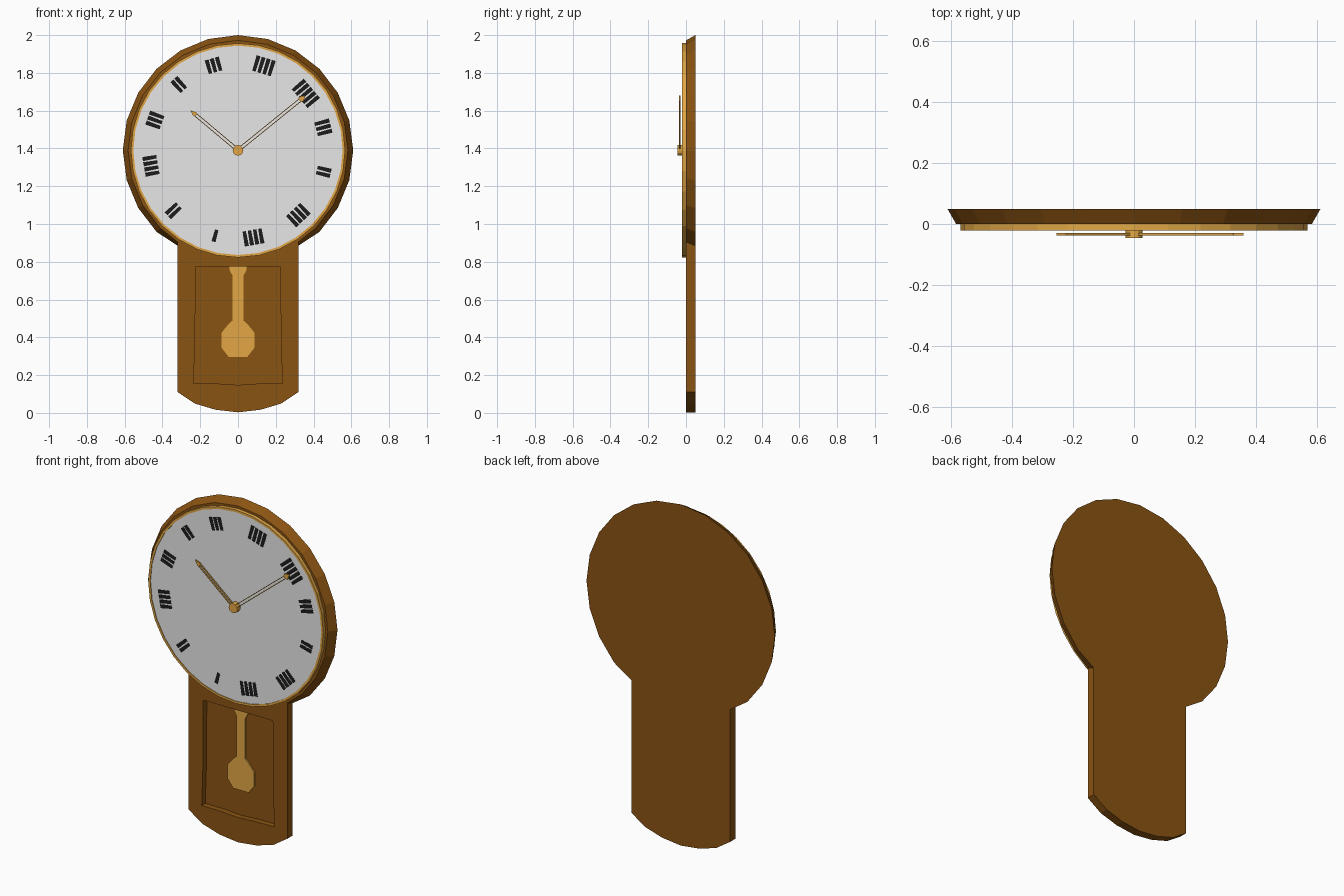
import bpy, bmesh, math

if "Cube" in bpy.data.objects:
    bpy.data.objects.remove(bpy.data.objects["Cube"])

CZ = 1.39          # height of the dial centre


def material(name, rgb):
    m = bpy.data.materials.new(name)
    m.diffuse_color = (*rgb, 1)
    m.use_nodes = True
    m.node_tree.nodes["Principled BSDF"].inputs["Base Color"].default_value = m.diffuse_color
    return m


WOOD = material("brown wood", (0.254, 0.087, 0.006))
GOLD = material("gold", (0.76, 0.39, 0.06))
WHITE = material("dial white", (0.8, 0.8, 0.8))
BLACK = material("black", (0.012, 0.012, 0.012))


def finish(name, bm, mat):
    bmesh.ops.recalc_face_normals(bm, faces=bm.faces)
    me = bpy.data.meshes.new(name)
    bm.to_mesh(me)
    bm.free()
    ob = bpy.data.objects.new(name, me)
    me.materials.append(mat)
    bpy.context.collection.objects.link(ob)
    return ob


def add_prism(bm, front, y0, y1, back=None):
    """Closed prism between an x-z outline at y0 and one at y1."""
    a = [bm.verts.new((x, y0, z)) for x, z in front]
    b = [bm.verts.new((x, y1, z)) for x, z in (back or front)]
    bm.faces.new(a)
    bm.faces.new(b[::-1])
    n = len(a)
    for i in range(n):
        j = (i + 1) % n
        bm.faces.new((a[j], a[i], b[i], b[j]))


def plate(name, front, y0, y1, mat, back=None):
    bm = bmesh.new()
    add_prism(bm, front, y0, y1, back)
    return finish(name, bm, mat)


def mirrored(pts):
    """Right-hand outline, listed top to bottom, completed on the left."""
    return pts + [(-x, z) for x, z in reversed(pts) if x > 1e-6]


def circle(r, n):
    return [(r * math.sin(2 * math.pi * i / n), CZ + r * math.cos(2 * math.pi * i / n))
            for i in range(n)]


def radial(angle, pts):
    """Turn (across, outward) points to a clockwise angle from the top."""
    a = math.radians(angle)
    return [(r * math.sin(a) + t * math.cos(a), CZ + r * math.cos(a) - t * math.sin(a))
            for t, r in pts]


# Case: round head with sloping rim, straight trunk, curved foot
def case_outline(r, z_join):
    head = circle(r, 24)[:10]
    return [(0.0, CZ + r)] + mirrored(
        head[1:] + [(0.32, z_join), (0.32, 0.11), (0.23, 0.05), (0.12, 0.017), (0, 0.003)])


case = plate("clock_case", case_outline(0.582, 0.905), 0, 0.049, WOOD,
             case_outline(0.61, 0.885))

# Pendulum window recess
window = mirrored([(0.225, 0.775), (0.227, 0.4), (0.235, 0.156), (0.11, 0.155), (0, 0.148)])
cutter = plate("window_cutter", window, -0.02, 0.033, WOOD)
cutter.hide_render = True
cutter.hide_viewport = True
cut = case.modifiers.new("window", 'BOOLEAN')
cut.operation = 'DIFFERENCE'
cut.solver = 'EXACT'
cut.object = cutter

# Pendulum
plate("pendulum", mirrored([(0.045, 0.775), (0.045, 0.755), (0.028, 0.725), (0.028, 0.49),
                            (0.05, 0.47), (0.087, 0.425), (0.087, 0.345), (0.05, 0.297)]),
      0.026, 0.034, GOLD)

# Bezel ring
bm = bmesh.new()
rings = [[bm.verts.new((x, y, z)) for x, z in circle(r, 32)]
         for r, y in ((0.567, 0.002), (0.567, -0.021), (0.554, -0.021), (0.554, 0.002))]
for k in range(4):
    p, q = rings[k], rings[(k + 1) % 4]
    for i in range(32):
        j = (i + 1) % 32
        bm.faces.new((p[i], p[j], q[j], q[i]))
finish("bezel", bm, GOLD)

# Dial
plate("dial", circle(0.556, 32), -0.017, 0.001, WHITE)

# Hour marks: groups of short bars, (angle, number of bars, bar length)
bm = bmesh.new()
for ang, n, length in ((-16, 3, .075), (17, 4, .085), (50, 5, .085), (75, 3, .08),
                       (104, 2, .075), (137, 4, .08), (170, 4, .08), (195, 1, .065),
                       (227, 2, .08), (260, 4, .075), (290, 3, .08), (318, 2, .08)):
    for k in range(n):
        t = (k - (n - 1) / 2) * 0.028
        lo, hi = 0.468 - length / 2, 0.468 + length / 2
        add_prism(bm, radial(ang, [(t - .009, lo), (t + .009, lo),
                                   (t + .011, hi), (t - .011, hi)]), -0.0185, -0.016)
finish("hour_marks", bm, BLACK)


# Hands: slotted bars with a solid pointed tip
def hand(name, angle, length, tip):
    bm = bmesh.new()
    neck = length - 0.04
    for s in (-1, 1):
        add_prism(bm, radial(angle, [(s * .006, 0.02), (s * .010, 0.02),
                                     (s * .010, neck), (s * .006, neck)]), -0.037, -0.029)
    add_prism(bm, radial(angle, [(-.010, neck), (-tip, neck + .012), (0, length),
                                 (tip, neck + .012), (.010, neck)]), -0.037, -0.029)
    finish(name, bm, GOLD)


hand("hour_hand", -50, 0.33, 0.011)
hand("minute_hand", 51, 0.46, 0.017)

# Centre boss
plate("centre_boss", circle(0.028, 12), -0.046, -0.016, GOLD)
